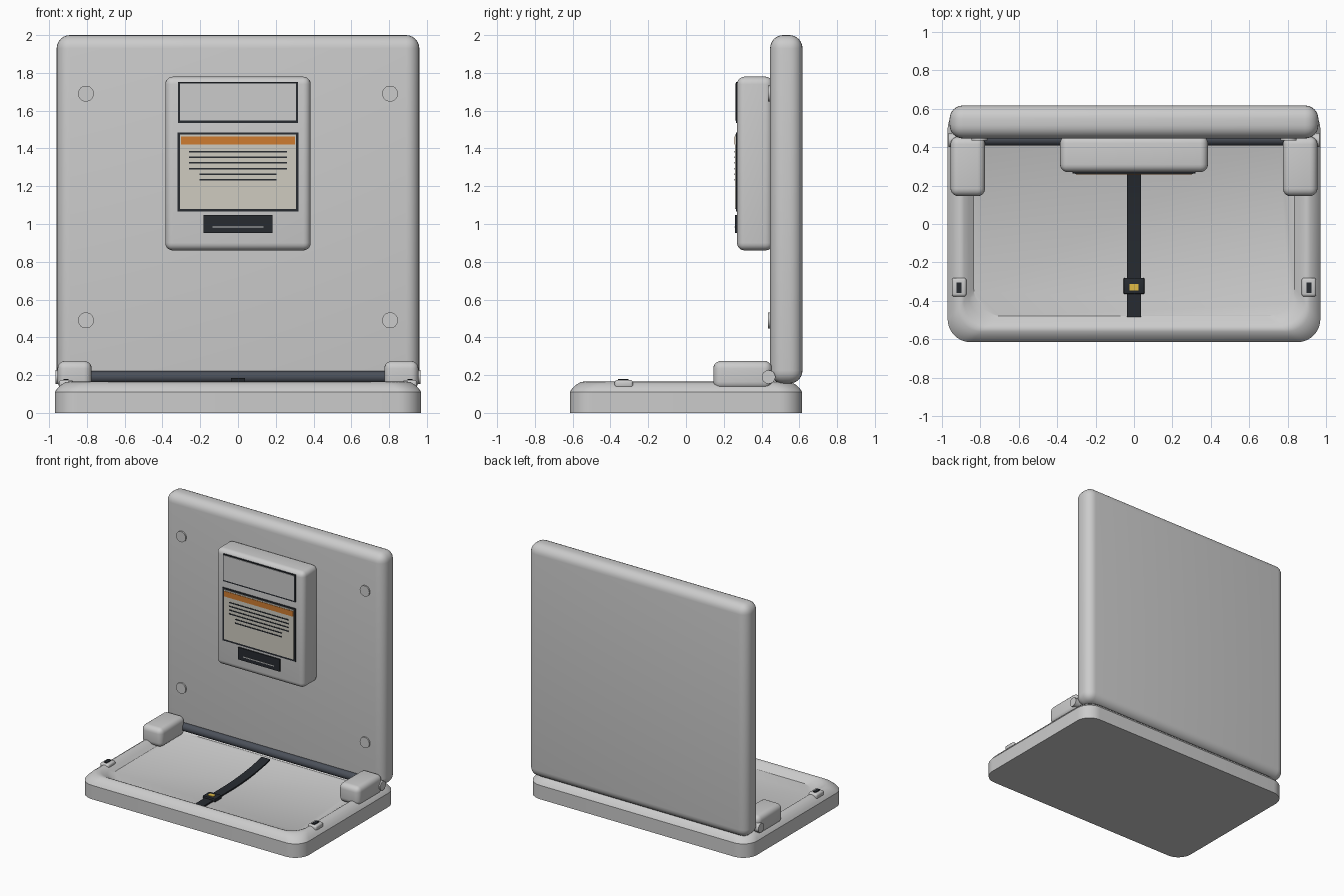
import bpy, bmesh, math
from mathutils import Matrix, Vector

if "Cube" in bpy.data.objects:
    bpy.data.objects.remove(bpy.data.objects["Cube"])


def material(name, rgb):
    m = bpy.data.materials.new(name)
    m.diffuse_color = (*rgb, 1)
    m.use_nodes = True
    m.node_tree.nodes["Principled BSDF"].inputs["Base Color"].default_value = m.diffuse_color
    return m


DARK = material("dark", (0.02, 0.024, 0.03))
STEEL = material("steel", (0.07, 0.08, 0.1))
ORANGE = material("orange", (0.62, 0.2, 0.03))
CREAM = material("cream", (0.62, 0.6, 0.53))
SILVER = material("silver", (0.52, 0.53, 0.51))
YELLOW = material("yellow", (0.75, 0.5, 0.06))


def finish(name, bm, mat=None):
    bmesh.ops.recalc_face_normals(bm, faces=bm.faces[:])
    me = bpy.data.meshes.new(name)
    bm.to_mesh(me)
    bm.free()
    ob = bpy.data.objects.new(name, me)
    bpy.context.collection.objects.link(ob)
    if mat:
        me.materials.append(mat)
    bpy.ops.object.select_all(action='DESELECT')
    ob.select_set(True)
    bpy.context.view_layer.objects.active = ob
    bpy.ops.object.shade_smooth_by_angle(angle=math.radians(30))
    return ob


def box(name, x, y, z, r=0, mat=None, seg=5):
    """Box from (min, max) ranges with rounded edges."""
    lo, hi = Vector((x[0], y[0], z[0])), Vector((x[1], y[1], z[1]))
    bm = bmesh.new()
    bmesh.ops.create_cube(bm, size=1, matrix=Matrix.Translation((lo + hi) / 2)
                          @ Matrix.Diagonal((*(hi - lo), 1)))
    if r:
        bmesh.ops.bevel(bm, geom=bm.edges[:], offset=r, segments=seg,
                        profile=0.5, affect='EDGES')
    return finish(name, bm, mat)


def cylinder(name, centre, r, length, axis, mat=None):
    rot = Matrix.Rotation(math.pi / 2, 4, 'Y' if axis == 'X' else 'X')
    bm = bmesh.new()
    bmesh.ops.create_cone(bm, cap_ends=True, segments=32, radius1=r, radius2=r,
                          depth=length, matrix=Matrix.Translation(centre) @ rot)
    return finish(name, bm, mat)


def ring(bm, hx, hy, r, z, n=10):
    """Rounded rectangle loop of vertices."""
    verts = []
    for k, (sx, sy) in enumerate(((1, 1), (-1, 1), (-1, -1), (1, -1))):
        for i in range(n + 1):
            a = math.pi / 2 * (k + i / n)
            verts.append(bm.verts.new((sx * (hx - r) + r * math.cos(a),
                                       sy * (hy - r) + r * math.sin(a), z)))
    return verts


# Base tray: rounded rim sloping in to a shallow bed (inset, height, corner radius)
bm = bmesh.new()
profile = [(0, 0, .12), (0, .11, .12), (.012, .128, .12), (.032, .148, .12),
           (.055, .162, .12), (.07, .165, .12), (.085, .16, .125),
           (.11, .141, .14), (.135, .121, .15)]
rings = [ring(bm, .97 - d, .615 - d, r, z) for d, z, r in profile]
for a, b in zip(rings, rings[1:]):
    for i in range(len(a)):
        j = (i + 1) % len(a)
        bm.faces.new((a[i], a[j], b[j], b[i]))
bm.faces.new(rings[0])
bm.faces.new(rings[-1])
finish("base_tray", bm)

# Upright back panel and hinge bar
box("back_panel", (-.96, .96), (.445, .617), (.155, 2), .07, seg=6)
cylinder("hinge_bar", (0, .44, .19), .031, 1.62, 'X', STEEL)

# Mirrored fittings
for s, side in ((-1, "left"), (1, "right")):
    def mx(a, b):
        return tuple(sorted((s * a, s * b)))
    box(side + "_hinge_block", mx(.775, .955), (.145, .455), (.125, .275), .04)
    cylinder(side + "_hinge_pivot", (s * .9, .437, .19), .036, .13, 'X')
    box(side + "_latch", mx(.872, .948), (-.378, -.28), (.13, .174), .014, seg=3)
    box(side + "_latch_slot", mx(.898, .924), (-.36, -.305), (.16, .18), 0, DARK)
    for z, level in ((.49, "lower"), (1.69, "upper")):
        cylinder(f"{side}_{level}_screw_cap", (s * .805, .443, z), .042, .018, 'Y')

# Dispenser box with its plates
box("dispenser_box", (-.385, .385), (.27, .46), (.86, 1.78), .04)


def plate(name, hw, z0, z1, y, mat):
    box(name, (-hw, hw), (y, .272), (z0, z1), 0, mat)


plate("upper_frame", .318, 1.535, 1.752, .264, DARK)
plate("upper_plate", .308, 1.547, 1.744, .26, SILVER)
plate("label_frame", .32, 1.065, 1.485, .264, DARK)
plate("label_sheet", .306, 1.08, 1.473, .26, CREAM)
plate("label_stripe", .303, 1.42, 1.463, .257, ORANGE)
for i in range(6):
    z = 1.383 - .03 * i
    plate("label_rule", .26 if i < 4 else .205, z - .004, z + .004, .257, DARK)
plate("lower_tag", .183, .952, 1.048, .26, DARK)
plate("lower_tag_line", .135, .981, .988, .257, SILVER)

# Safety strap sagging from the hinge bar to the front rim
bm = bmesh.new()
path = [(-.485, .127), (-.4, .127), (-.25, .126), (-.1, .127), (0, .131),
        (.1, .139), (.2, .151), (.28, .165), (.35, .18)]
rows = [[bm.verts.new(p) for p in ((-.037, y, z + .005), (.037, y, z + .005),
                                   (.037, y, z - .006), (-.037, y, z - .006))]
        for y, z in path]
for a, b in zip(rows, rows[1:]):
    for i in range(4):
        j = (i + 1) % 4
        bm.faces.new((a[i], a[j], b[j], b[i]))
bm.faces.new(rows[0])
bm.faces.new(rows[-1])
finish("strap", bm, DARK)
box("strap_buckle", (-.055, .055), (-.365, -.28), (.118, .148), .008, DARK, 2)
box("buckle_button", (-.024, .024), (-.345, -.313), (.14, .152), 0, YELLOW)
